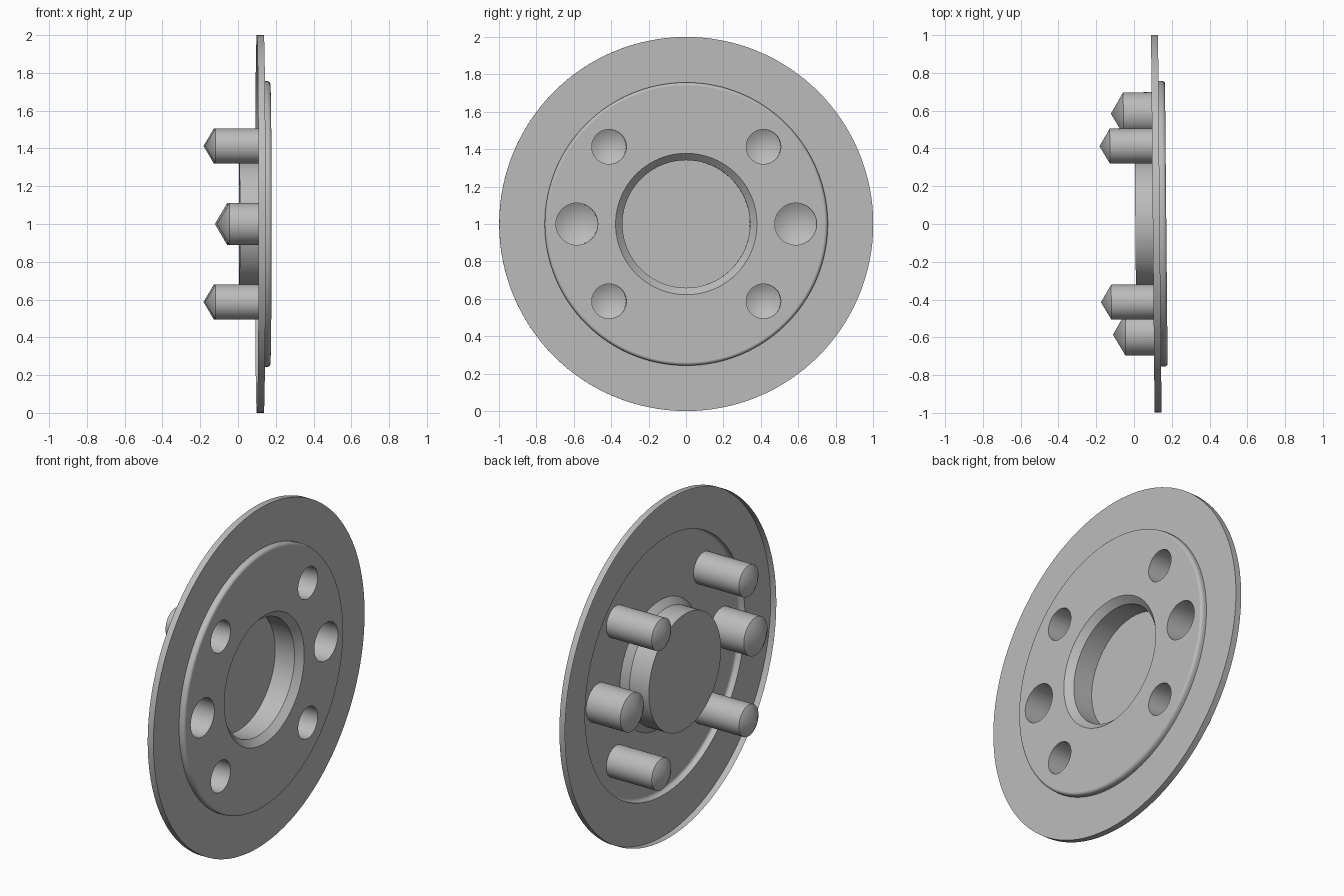
import bpy, bmesh
from math import sin, cos, pi, radians

if "Cube" in bpy.data.objects:
    bpy.data.objects.remove(bpy.data.objects["Cube"], do_unlink=True)

grey = bpy.data.materials.new("plain grey")
grey.use_nodes = True
colour = (0.5, 0.5, 0.5, 1)
grey.diffuse_color = colour
grey.node_tree.nodes["Principled BSDF"].inputs["Base Color"].default_value = colour

TILT = 0.0093        # slight turn about the vertical
FACE = 0.171         # height of the boss face along the axis
BOSS_R, BORE_R = 0.742, 0.378
small_holes = [(y, z, 0.0925) for y in (-0.413, 0.413) for z in (-0.413, 0.413)]
large_holes = [(y, 0, 0.112) for y in (-0.585, 0.585)]


def ring(bm, x, r, n, cy=0, cz=0):
    return [bm.verts.new((x, cy + r * cos(2 * pi * i / n), cz + r * sin(2 * pi * i / n)))
            for i in range(n)]


def finish(name, bm):
    mesh = bpy.data.meshes.new(name)
    bm.to_mesh(mesh)
    bm.free()
    mesh.materials.append(grey)
    ob = bpy.data.objects.new(name, mesh)
    bpy.context.collection.objects.link(ob)
    ob.location.z = 1
    ob.rotation_euler.z = TILT
    bpy.ops.object.select_all(action='DESELECT')
    ob.select_set(True)
    bpy.context.view_layer.objects.active = ob
    bpy.ops.object.shade_smooth_by_angle(angle=radians(32))


def lathe(name, profile, n, cy=0, cz=0):
    """Spin (x, radius) points about the x direction; radius 0 closes to a point."""
    bm = bmesh.new()
    last = None
    for x, r in profile:
        if r == 0:
            tip = bm.verts.new((x, cy, cz))
            for i in range(n):
                bm.faces.new((last[i], last[(i + 1) % n], tip))
            break
        cur = ring(bm, x, r, n, cy, cz)
        if last:
            for i in range(n):
                j = (i + 1) % n
                bm.faces.new((last[i], last[j], cur[j], cur[i]))
        last = cur
    finish(name, bm)


# Thin open-backed flange, stepping up to the boss with a rounded edge
fillet = [(0.15 + 0.021 * sin(t * pi / 8), BOSS_R + 0.015 * cos(t * pi / 8)) for t in range(5)]
lathe("flange_and_boss_wall",
      [(0.0995, 1), (0.1365, 1), (0.1365, BOSS_R + 0.015)] + fillet, 128)

# Flat boss face, pierced by the bore and the six holes
bm = bmesh.new()
loops = [ring(bm, FACE, BOSS_R, 128), ring(bm, FACE, BORE_R, 96)]
loops += [ring(bm, FACE, r, 48, y, z) for y, z, r in small_holes + large_holes]
edges = [bm.edges.new((lp[i - 1], lp[i])) for lp in loops for i in range(len(lp))]
bmesh.ops.triangle_fill(bm, edges=edges, use_beauty=True, normal=(1, 0, 0))
for f in bm.faces:
    f.normal_update()
    if f.normal.x < 0:
        f.normal_flip()
finish("boss_face", bm)

# Chamfered central pocket with a flat floor
lathe("centre_pocket", [(FACE, BORE_R), (0.133, 0.341), (0.007, 0.341), (0.007, 0)], 96)

# Blind holes with drill-point ends
for i, (y, z, r) in enumerate(small_holes):
    lathe(f"small_hole_{i + 1}", [(FACE, r), (-0.124, r), (-0.179, 0)], 48, y, z)
for i, (y, z, r) in enumerate(large_holes):
    lathe(f"large_hole_{i + 1}", [(FACE, r), (-0.051, r), (-0.117, 0)], 48, y, z)
